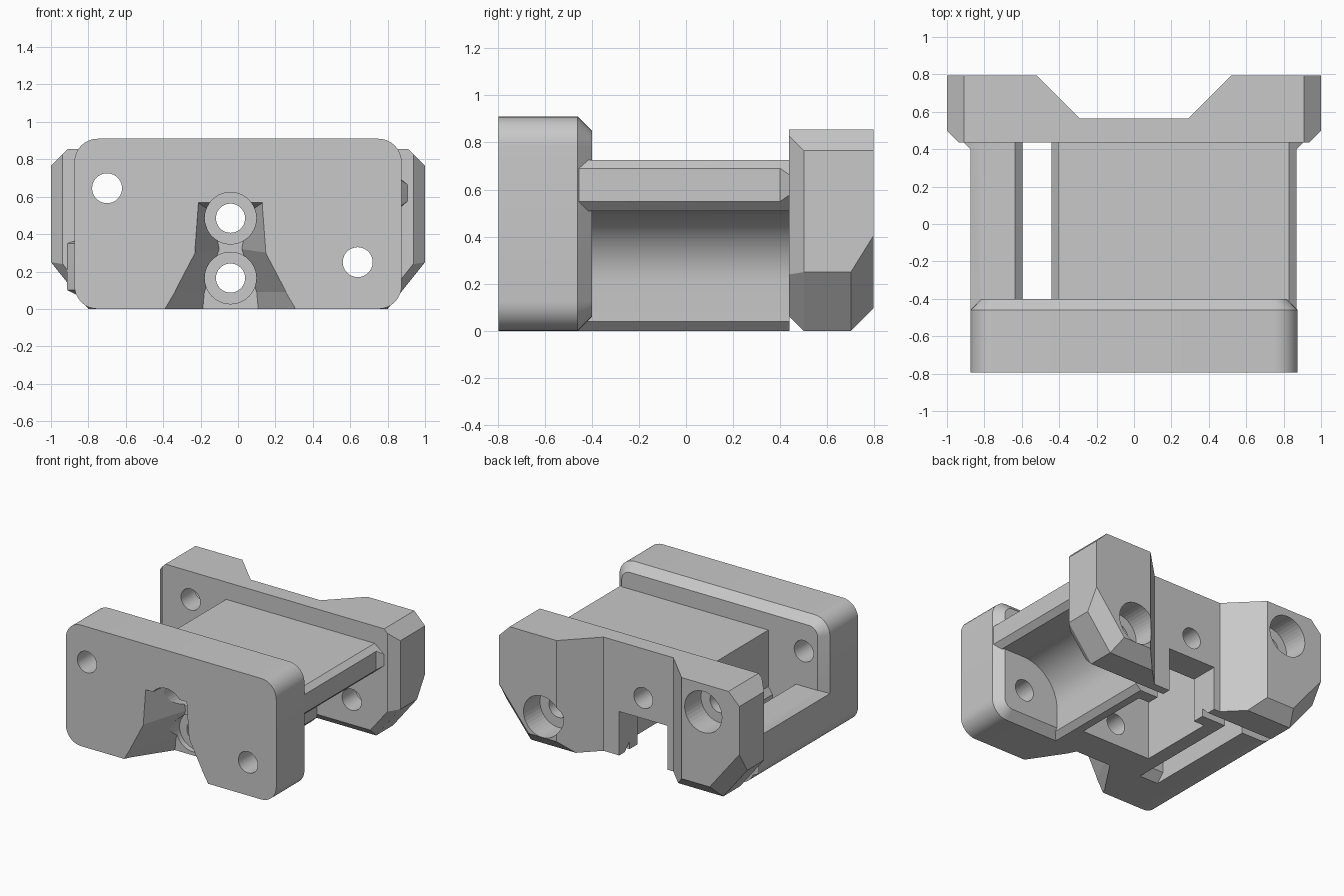
import bpy, bmesh, math
from mathutils import Vector

cube = bpy.data.objects.get("Cube")
if cube:
    bpy.data.objects.remove(cube, do_unlink=True)

mat = bpy.data.materials.new("plain grey")
mat.use_nodes = True
GREY = (0.58, 0.58, 0.58, 1)
mat.diffuse_color = GREY
mat.node_tree.nodes["Principled BSDF"].inputs["Base Color"].default_value = GREY


def arc(cx, cz, r, a0, a1, n=8):
    """Points of an arc in the x-z plane, angles in degrees."""
    angles = [math.radians(a0 + (a1 - a0) * i / n) for i in range(n + 1)]
    return [(cx + r * math.cos(a), cz + r * math.sin(a)) for a in angles]


def loft(name, sections):
    """Skin matching (y, [(x, z), ...]) cross-sections into a solid."""
    bm = bmesh.new()
    rings = [[bm.verts.new((x, y, z)) for x, z in pts] for y, pts in sections]
    n = len(rings[0])
    for a, b in zip(rings, rings[1:]):
        for i in range(n):
            j = (i + 1) % n
            bm.faces.new((a[i], a[j], b[j], b[i]))
    bm.faces.new(rings[0])
    bm.faces.new(rings[-1])
    bmesh.ops.recalc_face_normals(bm, faces=bm.faces)
    mesh = bpy.data.meshes.new(name)
    bm.to_mesh(mesh)
    bm.free()
    obj = bpy.data.objects.new(name, mesh)
    bpy.context.collection.objects.link(obj)
    mesh.materials.append(mat)
    return obj


def box(name, x0, x1, y0, y1, z0, z1):
    ring = [(x0, z0), (x1, z0), (x1, z1), (x0, z1)]
    return loft(name, [(y0, ring), (y1, ring)])


def bore(x, z, r, y0, y1):
    ring = arc(x, z, r, 0, 360, 40)[:-1]
    return loft("bore_cutter", [(y0, ring), (y1, ring)])


def cut(obj, cutters):
    for c in cutters:
        mod = obj.modifiers.new("cut", "BOOLEAN")
        mod.operation = "DIFFERENCE"
        mod.solver = "EXACT"
        mod.object = c


def slice_off(bm, point, normal):
    """Trim a convex solid by a plane and cap it."""
    geom = bm.verts[:] + bm.edges[:] + bm.faces[:]
    out = bmesh.ops.bisect_plane(bm, geom=geom, plane_co=point,
                                 plane_no=normal, clear_outer=True)
    edges = [e for e in out["geom_cut"] if isinstance(e, bmesh.types.BMEdge)]
    if edges:
        bmesh.ops.contextual_create(bm, geom=edges)


def rounded(w, z0, z1, r):
    pts = []
    for cx, cz, a in ((w - r, z0 + r, -90), (w - r, z1 - r, 0),
                      (r - w, z1 - r, 90), (r - w, z0 + r, 180)):
        pts += arc(cx, cz, r, a, a + 90)
    return pts


# Front plate with rounded corners and a chamfered rear rim
full = rounded(0.875, 0, 0.91, 0.125)
front_plate = loft("front_plate", [(-0.795, full), (-0.46, full),
                                   (-0.40, rounded(0.815, 0.06, 0.85, 0.07))])

# Rear plate, trimmed on its edges and lower corners
outline = [(-0.8, 0), (0.8, 0), (1, 0.25), (1, 0.765), (0.91, 0.855),
           (-0.91, 0.855), (-1, 0.765), (-1, 0.25)]
rear_plate = loft("rear_plate", [(0.437, outline), (0.795, outline)])
bm = bmesh.new()
bm.from_mesh(rear_plate.data)
slice_off(bm, (0, 0.7, 0), (0, 1, -1))
slice_off(bm, (0, 0.5, 0), (0, -1, -1))
for s in (-1, 1):
    slice_off(bm, (s, 0.5, 0.5), (s, -1, 0))
    slope = Vector((0.2 * s, 0, 0.25))
    for y, run in ((0.7, (0, 0.09, 0.145)), (0.5, (-0.06 * s, -0.06, -0.01))):
        normal = slope.cross(Vector(run))
        normal *= -1 if normal.z > 0 else 1
        slice_off(bm, (s, y, 0.25), normal)
bmesh.ops.recalc_face_normals(bm, faces=bm.faces)
bm.to_mesh(rear_plate.data)
bm.free()

# Central block: side flange over a concave pocket
block = [(-0.405, 0.725), (0.83, 0.725), (0.87, 0.69), (0.87, 0.55), (0.83, 0.51)]
block += arc(0.65, 0.21, 0.3, 90, 180, 14)
block += [(0.35, 0.04), (0.31, 0), (-0.44, 0), (-0.44, 0.25), (-0.405, 0.3)]
flared = [(x + 0.04, 0.62 + (z - 0.62) * 0.6) if x > 0.86 else (x, z) for x, z in block]
central_block = loft("central_block", [(-0.47, block), (0.40, block), (0.44, flared)])

# Side tray beside the open slot
tray = arc(-0.75, 0.125, 0.125, 180, 270)
tray += [(-0.595, 0), (-0.595, 0.34), (-0.635, 0.38), (-0.82, 0.38), (-0.875, 0.35)]
flared = [(x - 0.04 if x < -0.87 else x, z) for x, z in tray]
side_tray = loft("side_tray", [(-0.47, tray), (0.40, tray), (0.44, flared)])

# Screw holes with wider seats
upper = bore(-0.04, 0.485, 0.078, -1, 1)
lower = bore(-0.04, 0.165, 0.078, -1, 0)
sides = [bore(x, z, 0.08, -1, 1) for x, z in ((-0.7, 0.645), (0.64, 0.25))]
rear_seats = [bore(x, z, 0.155, 0.6, 1) for x, z in ((-0.7, 0.645), (0.64, 0.25))]
front_seats = [bore(-0.04, z, 0.138, -1, -0.44) for z in (0.485, 0.165)]

# Tapered front recess, open at the bottom
mouth = [(-0.41, -0.02), (-0.345, 0.09), (-0.235, 0.3), (-0.215, 0.57),
         (0.135, 0.57), (0.155, 0.3), (0.265, 0.09), (0.33, -0.02)]
throat = [(-0.19, -0.02), (-0.18, 0.09), (-0.1, 0.32), (-0.14, 0.52),
          (0.06, 0.52), (0.02, 0.32), (0.1, 0.09), (0.11, -0.02)]
recess = loft("recess_cutter", [(-0.81, mouth), (-0.48, throat)])

# Cavity under the block, its rear outlet, and the tall rear notch
cavity = box("cavity_cutter", -0.33, 0.25, -0.24, 0.35, -0.1, 0.62)
outlet = box("outlet_cutter", -0.24, 0.16, 0.3, 1, -0.1, 0.33)
notch = loft("notch_cutter", [
    (y, [(-w, -0.1), (w, -0.1), (w, 1), (-w, 1)]) for y, w in ((0.565, 0.29), (0.865, 0.59))])

cut(front_plate, [recess] + front_seats + [upper, lower] + sides)
cut(rear_plate, [notch, outlet] + rear_seats + [upper] + sides)
cut(central_block, [cavity, outlet] + front_seats + [recess, upper, lower])

for c in [upper, lower, recess, cavity, outlet, notch] + sides + rear_seats + front_seats:
    c.hide_render = True
    c.hide_set(True)

# Smooth rounded surfaces, keep hard edges
for obj in (front_plate, rear_plate, central_block, side_tray):
    bpy.ops.object.select_all(action="DESELECT")
    obj.select_set(True)
    bpy.context.view_layer.objects.active = obj
    bpy.ops.object.shade_smooth_by_angle(angle=math.radians(25))
